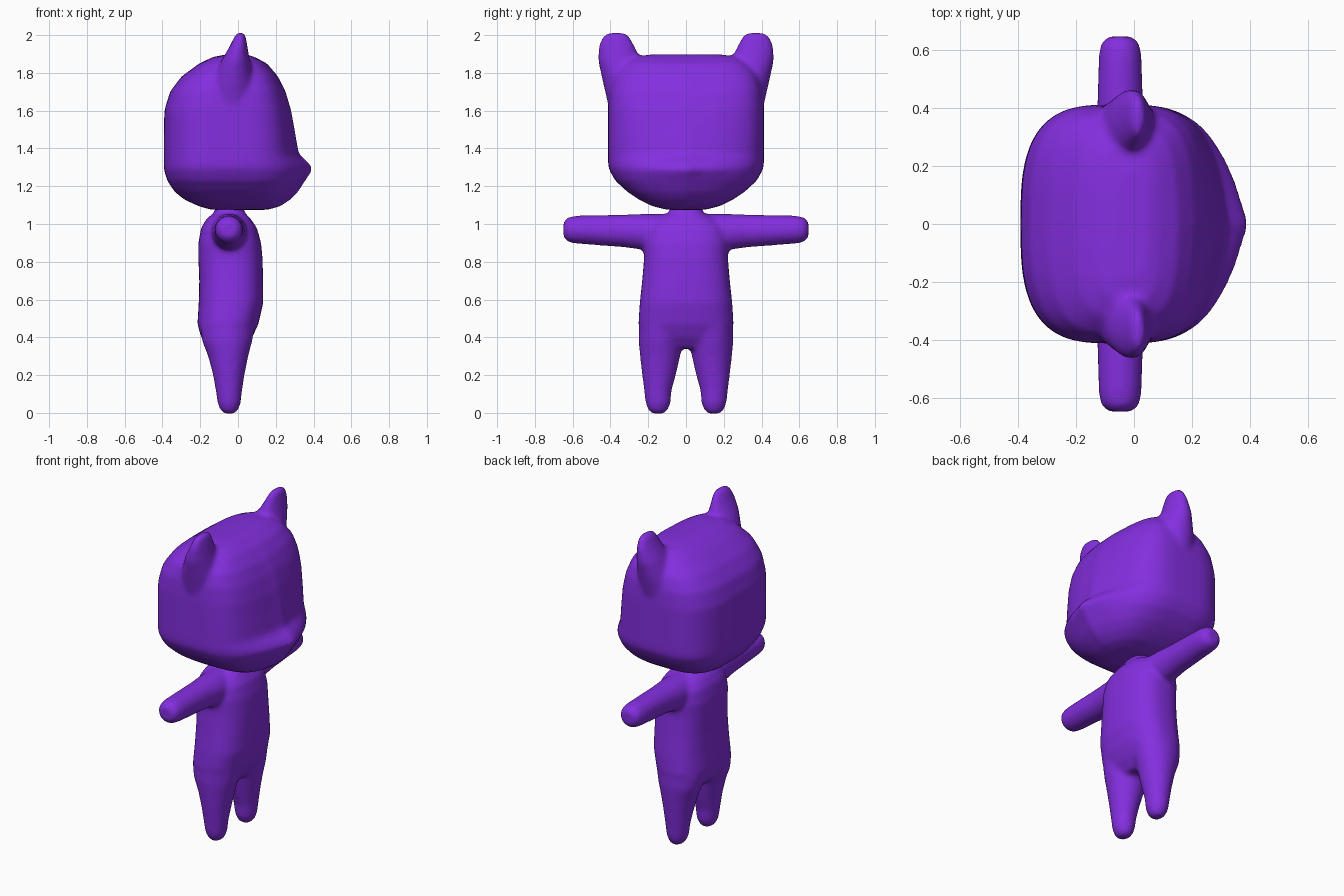
import bpy, bmesh
from math import cos, sin, pi, sqrt

cube = bpy.data.objects.get("Cube")
if cube:
    bpy.data.objects.remove(cube, do_unlink=True)

purple = bpy.data.materials.new("purple")
purple.use_nodes = True
colour = (0.23, 0.028, 0.74, 1)
purple.diffuse_color = colour
purple.node_tree.nodes["Principled BSDF"].inputs["Base Color"].default_value = colour


def power(v, n):
    return (1 if v >= 0 else -1) * abs(v) ** (2 / n)


def loft(bm, rows, back_n=2, front_n=2, sideways=0, count=48):
    """Stacked rings: height, rear x, front x, centre y, half width, nose length.
    With sideways set, the stack runs along y and the centre is a z height."""
    rings = []
    for h, rear, front, mid, half, nose in rows:
        ring = []
        for i in range(count):
            a = 2 * pi * i / count
            n = front_n if cos(a) > 0 else back_n
            u, v = power(cos(a), n), power(sin(a), n)
            x = (rear + front) / 2 + u * (front - rear) / 2
            # wedge-shaped muzzle
            if u > 0:
                x += nose * max(0, 1.05 - sqrt(v * v + 0.01)) * min(1, u * 1.2) ** 2
            y = mid + v * half
            co = (x, sideways * h, y) if sideways else (x, y, h)
            ring.append(bm.verts.new(co))
        rings.append(ring)
    for a, b in zip(rings, rings[1:]):
        for i in range(count):
            j = (i + 1) % count
            bm.faces.new((a[i], a[j], b[j], b[i]))
    bm.faces.new(rings[0][::-1])
    bm.faces.new(rings[-1])


def finish(bm, name, voxel, steps):
    """Fuse the overlapping parts into one soft skin."""
    bmesh.ops.recalc_face_normals(bm, faces=bm.faces)
    mesh = bpy.data.meshes.new(name)
    bm.to_mesh(mesh)
    bm.free()
    mesh.materials.append(purple)
    obj = bpy.data.objects.new(name, mesh)
    bpy.context.collection.objects.link(obj)
    for p in mesh.polygons:
        p.use_smooth = True
    fuse = obj.modifiers.new("fuse", 'REMESH')
    fuse.mode = 'VOXEL'
    fuse.voxel_size = voxel
    fuse.use_smooth_shade = True
    soften = obj.modifiers.new("soften", 'SMOOTH')
    soften.factor = 0.5
    soften.iterations = steps


# Head with muzzle
head = bmesh.new()
loft(head, [
    (1.075, -.14, .14, 0, .10, .02), (1.095, -.21, .18, 0, .18, .05),
    (1.13, -.285, .205, 0, .25, .08), (1.17, -.335, .225, 0, .31, .10),
    (1.23, -.375, .24, 0, .375, .125), (1.29, -.393, .243, 0, .408, .165),
    (1.325, -.393, .243, 0, .413, .14), (1.37, -.393, .243, 0, .413, .085),
    (1.45, -.393, .243, 0, .413, .07), (1.6, -.39, .235, 0, .413, .05),
    (1.7, -.36, .215, 0, .407, .04), (1.78, -.30, .185, 0, .385, .03),
    (1.85, -.205, .135, 0, .33, .02), (1.885, -.13, .085, 0, .27, 0),
    (1.898, -.06, .045, 0, .18, 0)], 3, 4)

# Ears, flat in front and sloping at the back
for side in (-1, 1):
    loft(head, [
        (1.58, -.16, .08, side * .30, .10, 0), (1.75, -.14, .085, side * .315, .125, 0),
        (1.87, -.085, .062, side * .352, .115, 0), (1.94, -.045, .05, side * .367, .097, 0),
        (1.99, -.02, .042, side * .37, .075, 0), (2.015, -.005, .032, side * .37, .045, 0)])
finish(head, "head", .012, 14)

# Torso and neck
body = bmesh.new()
loft(body, [
    (.34, -.14, .03, 0, .14, 0), (.40, -.195, .075, 0, .225, 0),
    (.47, -.215, .108, 0, .252, 0), (.58, -.208, .133, 0, .245, 0),
    (.70, -.205, .133, 0, .232, 0), (.82, -.21, .13, 0, .222, 0),
    (.90, -.21, .122, 0, .225, 0), (.98, -.195, .10, 0, .21, 0),
    (1.03, -.165, .065, 0, .16, 0), (1.06, -.125, .035, 0, .09, 0),
    (1.13, -.11, .02, 0, .07, 0)], 2.6, 2.6)

for side in (-1, 1):
    # Legs
    loft(body, [
        (-.004, -.07, -.02, side * .148, .03, 0), (.012, -.092, -.001, side * .148, .05, 0),
        (.05, -.108, .014, side * .148, .066, 0), (.12, -.118, .022, side * .149, .073, 0),
        (.20, -.132, .034, side * .143, .089, 0), (.30, -.158, .054, side * .137, .106, 0),
        (.38, -.19, .075, side * .134, .117, 0), (.46, -.20, .09, side * .13, .12, 0)])
    # Arms
    loft(body, [
        (.10, -.15, .05, .955, .10, 0), (.22, -.14, .045, .958, .096, 0),
        (.32, -.13, .035, .963, .087, 0), (.58, -.122, .026, .97, .074, 0),
        (.625, -.115, .019, .97, .066, 0), (.648, -.09, -.006, .97, .042, 0)],
        sideways=side)
finish(body, "body", .012, 10)
